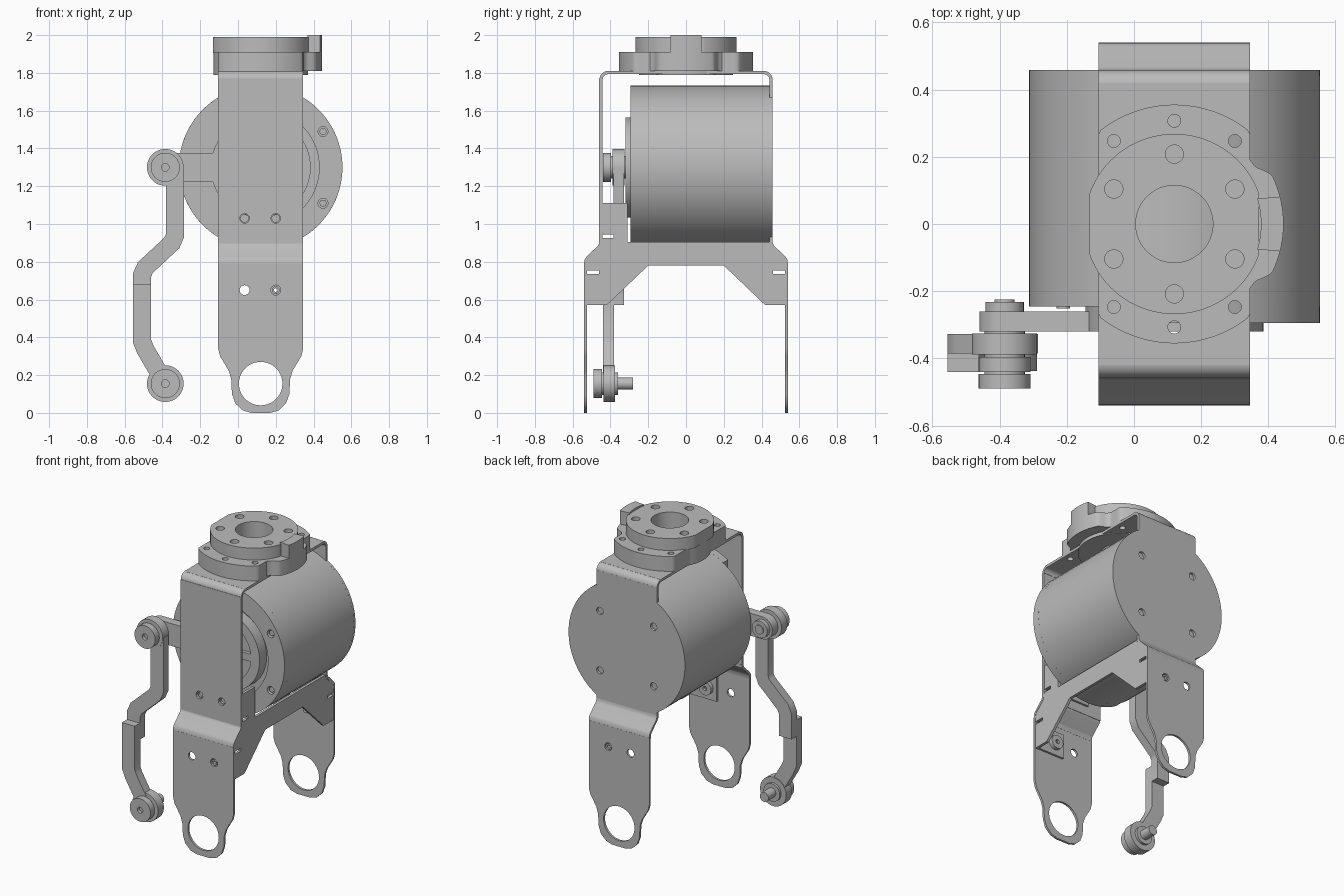
import bpy, bmesh
from math import sin, cos, radians, sqrt, acos
from mathutils import Vector

cube = bpy.data.objects.get("Cube")
if cube:
    bpy.data.objects.remove(cube)

grey = bpy.data.materials.new("plain grey metal")
grey.use_nodes = True
grey.diffuse_color = (0.5, 0.5, 0.5, 1)
grey.node_tree.nodes["Principled BSDF"].inputs["Base Color"].default_value = (0.5, 0.5, 0.5, 1)

CX, CZ = 0.12, 1.30        # main axis of the motor
HALF = 0.225               # half width of the bracket strip
L, R = CX - HALF, CX + HALF


def arc(cx, cy, r, a0, a1, n=24):
    return [(cx + r * cos(radians(a0 + (a1 - a0) * i / n)),
             cy + r * sin(radians(a0 + (a1 - a0) * i / n))) for i in range(n + 1)]


def circle(cx, cy, r, n=40):
    return arc(cx, cy, r, 0, 360, n)[:-1]


def rect(u0, u1, v0, v1):
    return [(u0, v0), (u1, v0), (u1, v1), (u0, v1)]


def ribbon(path, width):
    """Outline of a strip that follows a centre line."""
    pts = [Vector(p) for p in path]
    left, right = [], []
    for i, p in enumerate(pts):
        d0 = (p - pts[i - 1]).normalized() if i else (pts[1] - p).normalized()
        d1 = (pts[i + 1] - p).normalized() if i < len(pts) - 1 else d0
        d = (d0 + d1).normalized()
        n = Vector((-d.y, d.x)) * (width / 2 / max(d.dot(d0), 0.5))
        left.append(tuple(p + n))
        right.append(tuple(p - n))
    return left + right[::-1]


def solid(name, plane, loops, a, b):
    """Flat outline with holes, extruded from a to b along the plane's normal."""
    curve = bpy.data.curves.new(name, "CURVE")
    curve.dimensions = "2D"
    curve.fill_mode = "BOTH"
    curve.extrude = abs(b - a) / 2
    for loop in loops:
        s = curve.splines.new("POLY")
        s.points.add(len(loop) - 1)
        for pt, (u, v) in zip(s.points, loop):
            pt.co = (u, v, 0, 1)
        s.use_cyclic_u = True
    temp = bpy.data.objects.new(name + "_outline", curve)
    bpy.context.collection.objects.link(temp)
    deps = bpy.context.evaluated_depsgraph_get()
    mesh = bpy.data.meshes.new_from_object(temp.evaluated_get(deps))
    bpy.data.objects.remove(temp)
    mid = (a + b) / 2
    for vert in mesh.vertices:
        u, v, w = vert.co
        w += mid
        vert.co = {"xz": (u, w, v), "yz": (w, u, v), "xy": (u, v, w)}[plane]
    bm = bmesh.new()
    bm.from_mesh(mesh)
    bmesh.ops.remove_doubles(bm, verts=bm.verts, dist=0.0001)
    bmesh.ops.recalc_face_normals(bm, faces=bm.faces)
    bm.to_mesh(mesh)
    bm.free()
    mesh.materials.clear()
    mesh.materials.append(grey)
    mesh.shade_smooth()
    mesh.set_sharp_from_angle(angle=radians(30))
    obj = bpy.data.objects.new(name, mesh)
    bpy.context.collection.objects.link(obj)
    return obj


def disc(name, x, z, r, y0, y1, hole=0):
    loops = [circle(x, z, r, 64)] + ([circle(x, z, hole)] if hole else [])
    return solid(name, "xz", loops, y0, y1)


# Motor body, front cover ring and cover screws
MR = 0.433
disc("motor_body", CX, CZ, MR, -0.245, 0.442)
ao, ai = [acos(-HALF / r) * 57.2958 for r in (MR, 0.31)]
cover = arc(CX, CZ, MR, -ao, ao, 64) + arc(CX, CZ, 0.31, ai, -ai, 48)
screws = [CZ - 0.19, CZ + 0.19]
solid("motor_cover", "xz", [cover] + [circle(CX + 0.33, z, 0.026) for z in screws], -0.295, -0.245)
for z in screws:
    disc("cover_screw", CX - 0.33, z, 0.02, -0.252, -0.24)
    disc("cover_screw", CX + 0.33, z, 0.018, -0.285, -0.24)

# Output horn with rim, hub and spokes
disc("horn_base", CX, CZ, 0.265, -0.295, -0.245)
disc("horn_rim", CX, CZ, 0.265, -0.32, -0.29, 0.2)
disc("horn_hub", CX, CZ, 0.1, -0.32, -0.29, 0.04)
for k in range(6):
    a = 60 * k
    ends = [(CX + r * cos(radians(a)), CZ + r * sin(radians(a))) for r in (0.09, 0.22)]
    solid("horn_spoke", "xz", [ribbon(ends, 0.05)], -0.318, -0.29)

# Crank arm from the horn to the upper link pin
PX = -0.385
crank = arc(PX, CZ, 0.075, 90, 270) + [(-0.13, CZ - 0.075), (-0.1, CZ - 0.13),
                                      (0, CZ - 0.13), (0, CZ + 0.13),
                                      (-0.1, CZ + 0.13), (-0.13, CZ + 0.075)]
solid("crank_arm", "xz", [crank], -0.32, -0.26)

# Two-piece connecting link with its pins
LZ = 0.155
upper = [(-0.333, CZ), (-0.333, 0.94), (-0.35, 0.9), (-0.49, 0.77), (-0.508, 0.73), (-0.508, 0.57)]
lower = [(-0.508, 0.68), (-0.508, 0.38), (-0.49, 0.335), (-0.4, 0.18)]
solid("upper_link", "xz", [ribbon(upper, 0.095)], -0.385, -0.328)
solid("lower_link", "xz", [ribbon(lower, 0.095)], -0.44, -0.38)
for name, z, y in (("upper", CZ, -0.388), ("lower", LZ, -0.438)):
    disc(name + "_link_eye", PX, z, 0.097, y, y + 0.062)
    disc(name + "_pin_cap", PX, z, 0.077, y - 0.052, y - 0.008, 0.02)
    disc(name + "_pin_washer", PX, z, 0.06, y - 0.03, y + 0.078)
disc("upper_pin_nut", PX, CZ, 0.057, -0.262, -0.232)
disc("upper_pin_end", PX, CZ, 0.03, -0.235, -0.225)
disc("lower_pin_stud", PX, LZ, 0.032, -0.4, -0.28)

# Bracket: front panel, and back panel swelling into a disc
bolts = [0.035, 0.2]
solid("front_panel", "xz", [rect(L, R, 0.89, 1.77)] + [circle(x, 1.03, 0.025) for x in bolts],
      -0.46, -0.443)
w = acos(HALF / MR) * 57.2958
back = [(R, 0.89)] + arc(CX, CZ, MR, -w, w, 40) + [(R, 1.77), (L, 1.77)]
back += arc(CX, CZ, MR, 180 - w, 180 + w, 40) + [(L, 0.89)]
back_holes = [circle(CX + sx * 0.2, CZ + sz * 0.2, 0.024) for sx in (-1, 1) for sz in (-1, 1)]
solid("back_panel", "xz", [back] + back_holes, 0.441, 0.458)

# Top plate of the bracket
flange_holes = [circle(CX + x, y * s, 0.019) for x, y in ((0, 0.307), (0.18, 0.247), (-0.18, 0.247))
                for s in (-1, 1)]
bore = circle(CX, 0, 0.115, 48)
solid("top_plate", "xy", [rect(L, R, -0.42, 0.42), bore] + flange_holes, 1.793, 1.81)

# Bends and legs at both ends
half_leg = [(L, 0.79), (L, 0.34), (-0.095, 0.3), (-0.05, 0.225), (-0.036, 0.18), (-0.032, 0.1),
            (-0.014, 0.05), (0.025, 0.013), (0.07, 0)]
leg = half_leg + [(2 * CX - x, z) for x, z in reversed(half_leg)]
for s, name in ((-1, "front"), (1, "back")):
    corner = [(s * u, v) for u, v in arc(0.413, 1.765, 0.0365, 0, 90, 8)]
    solid(name + "_top_bend", "yz", [ribbon(corner, 0.017)], L, R)
    knee = [(s * u, v) for u, v in ((0.45, 0.91), (0.452, 0.895), (0.46, 0.88),
                                    (0.522, 0.82), (0.53, 0.808), (0.532, 0.78))]
    solid(name + "_knee_bend", "yz", [ribbon(knee, 0.016)], L, R)
    holes = [circle(CX, LZ, 0.115, 56)] + [circle(x, 0.65, 0.026) for x in bolts]
    solid(name + "_leg", "xz", [leg] + holes, s * 0.54, s * 0.525)
    # Brace tab, bolt and nut inside each leg
    solid(name + "_brace_tab", "xz", [rect(0.13, 0.34, 0.57, 0.735), circle(0.2, 0.65, 0.026)],
          s * 0.526, s * 0.511)
    disc(name + "_nut", 0.2, 0.65, 0.045, s * 0.515, s * 0.485, 0.014)
    disc(name + "_bolt", 0.2, 0.65, 0.02, s * 0.535, s * 0.5, 0.01)

# Side brace spanning under the motor
end = [(0.2, 0.78), (0.42, 0.57), (0.525, 0.57), (0.525, 0.735), (0.46, 0.735),
       (0.46, 0.755), (0.525, 0.755), (0.525, 0.81), (0.45, 0.885)]
brace = end + [(0.44, 0.905), (-0.31, 0.905), (-0.31, 1.11), (-0.44, 1.11), (-0.44, 0.945),
               (-0.385, 0.945), (-0.385, 0.925), (-0.44, 0.925)]
brace += [(-y, z) for y, z in reversed(end)]
solid("side_brace", "yz", [brace], 0.325, 0.343)
solid("upper_brace_tab", "xz", [rect(0.0, 0.34, 0.95, 1.11)] + [circle(x, 1.03, 0.02) for x in bolts],
      -0.444, -0.429)


# Top flange: clipped base ring with an ear, round upper ring, raised stop
def polar(radius, n=180):
    out = []
    for i in range(n):
        t = -180 + 360 * i / n
        r = radius(t, max(abs(cos(radians(t))), 0.001))
        out.append((CX + r * cos(radians(t)), r * sin(radians(t))))
    return out


def base_radius(t, c):
    r = min(0.355, max(0.25, HALF / c))
    if abs(t) < 42:
        r = max(r, 0.325 - 0.03 * min(1, max(0, (abs(t) - 27) / 8)))
    return r


def upper_radius(t, c):
    return min(0.268, 0.2525 / c)


solid("flange_base", "xy", [polar(base_radius), bore] + flange_holes, 1.81, 1.91)
ring_holes = [circle(CX + 0.208 * cos(radians(a)), 0.208 * sin(radians(a)), 0.027)
              for a in range(30, 390, 60)]
solid("flange_top", "xy", [polar(upper_radius), bore] + ring_holes, 1.905, 1.99)
solid("flange_seat", "xy", [circle(CX, 0, 0.25, 64), bore], 1.788, 1.812)
stop = arc(CX, 0, 0.325, -14.5, 14.5, 10) + arc(CX, 0, 0.258, 17, -17, 10)
solid("flange_stop", "xy", [stop], 1.9, 2.0)
